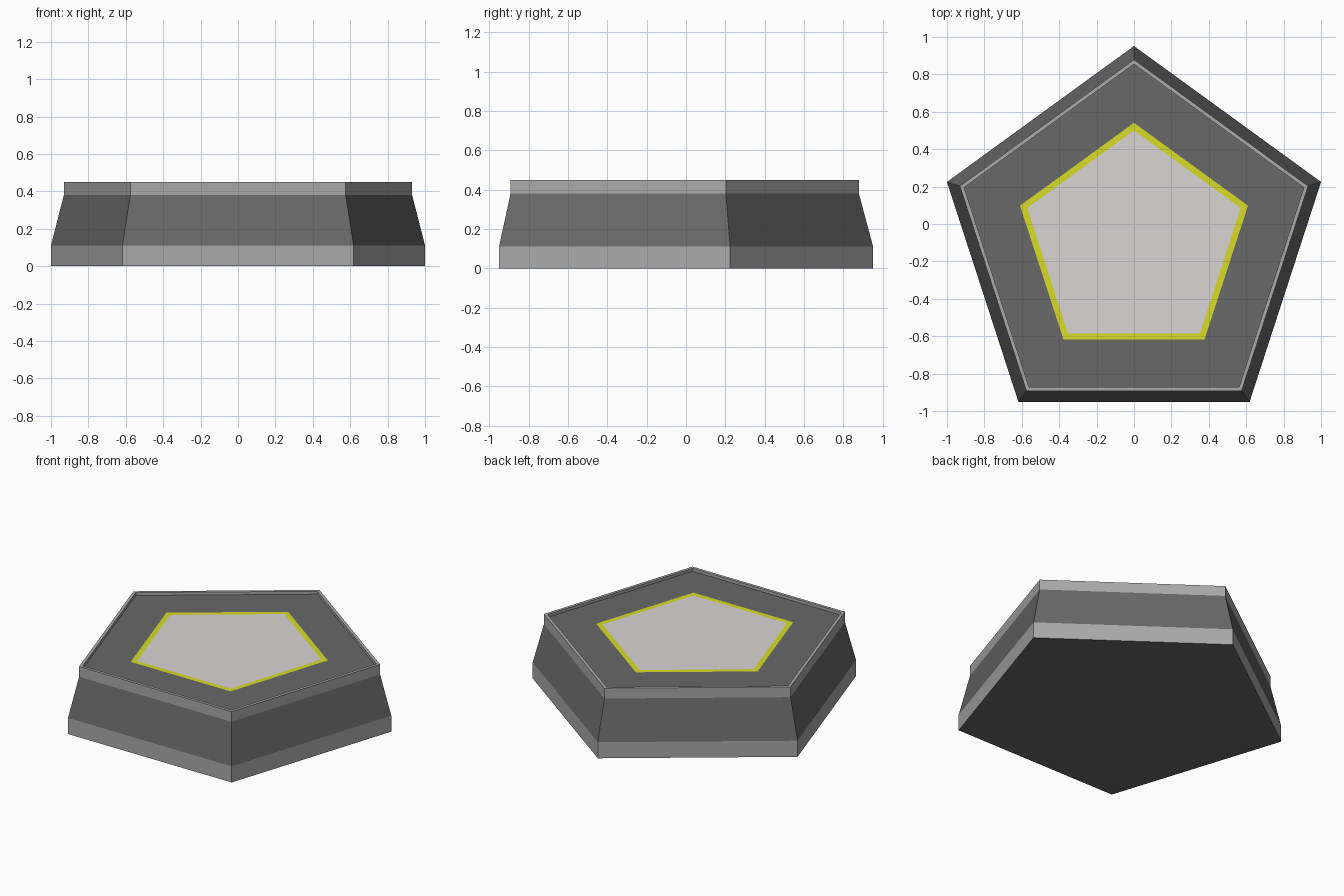
import bpy, bmesh
from math import sin, cos, tau

if "Cube" in bpy.data.objects:
    bpy.data.objects.remove(bpy.data.objects["Cube"])

CENTRE_Y = -0.10  # offset so the pentagon's bounds are centred


def material(name, rgb):
    m = bpy.data.materials.new(name)
    m.diffuse_color = (*rgb, 1)
    m.use_nodes = True
    m.node_tree.nodes["Principled BSDF"].inputs["Base Color"].default_value = m.diffuse_color
    return m


def part(name, rings, mat, cap_start=False, cap_end=False):
    """Loft pentagonal rings (radius, z), listed from outside bottom to inside top."""
    bm = bmesh.new()
    loops = [[bm.verts.new((-r * sin(tau * i / 5), CENTRE_Y + r * cos(tau * i / 5), z))
              for i in range(5)] for r, z in rings]
    for a, b in zip(loops, loops[1:]):
        for i in range(5):
            j = (i + 1) % 5
            bm.faces.new((a[i], a[j], b[j], b[i]))
    if cap_start:
        bm.faces.new(loops[0][::-1])
    if cap_end:
        bm.faces.new(loops[-1])
    me = bpy.data.meshes.new(name)
    bm.to_mesh(me)
    bm.free()
    me.materials.append(mat)
    ob = bpy.data.objects.new(name, me)
    bpy.context.collection.objects.link(ob)
    return ob


light = material("light_grey", (0.40, 0.40, 0.40))
dark = material("dark_grey", (0.14, 0.14, 0.14))
yellow = material("yellow", (0.68, 0.72, 0.02))
pale = material("pale", (0.70, 0.66, 0.66))

R_BASE, R_TOP, R_RIM, R_FRAME, R_PAD = 1.0515, 0.979, 0.955, 0.641, 0.60
Z_TRIM, Z_WALL, Z_TOP, Z_FLOOR = 0.11, 0.38, 0.45, 0.43

# Underside and lower band
part("underside", [(R_BASE, 0)], dark, cap_start=True)
part("base_trim", [(R_BASE, 0), (R_BASE, Z_TRIM)], light)
# Sloping sides
part("sloped_wall", [(R_BASE, Z_TRIM), (R_TOP, Z_WALL)], dark)
# Raised rim around the top
part("top_rim", [(R_TOP, Z_WALL), (R_TOP, Z_TOP), (R_RIM, Z_TOP), (R_RIM, Z_FLOOR)], light)
# Recessed top surface with coloured border and centre
part("top_floor", [(R_RIM, Z_FLOOR), (R_FRAME, Z_FLOOR)], dark)
part("pad_border", [(R_FRAME, Z_FLOOR), (R_PAD, Z_FLOOR)], yellow)
part("centre_pad", [(R_PAD, Z_FLOOR)], pale, cap_end=True)
